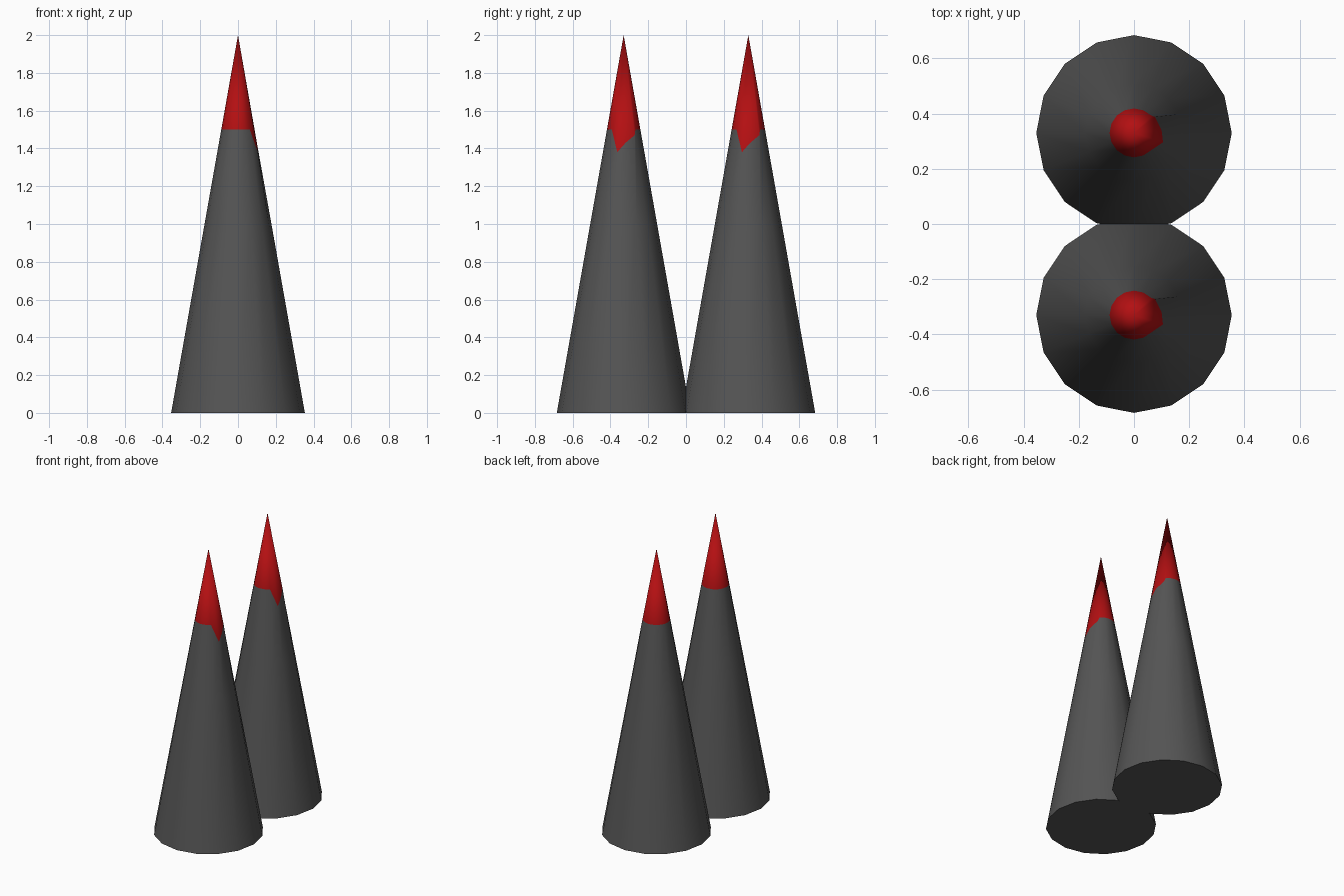
import bpy, bmesh
from math import cos, sin, pi, radians

if "Cube" in bpy.data.objects:
    bpy.data.objects.remove(bpy.data.objects["Cube"])

SIDES, R, H, OFFSET = 16, 0.354, 2.0, 0.33


def material(name, colour):
    m = bpy.data.materials.new(name)
    m.diffuse_color = (*colour, 1)
    m.use_nodes = True
    m.node_tree.nodes["Principled BSDF"].inputs["Base Color"].default_value = m.diffuse_color
    return m


red = material("red", (0.45, 0.005, 0.006))
grey = material("dark_grey", (0.09, 0.09, 0.09))


def ring(z):
    # Cross-section of the cone at height z
    r = R * (1 - z / H)
    return [(r * cos(2 * pi * i / SIDES), r * sin(2 * pi * i / SIDES), z)
            for i in range(SIDES)]


# Colour border with the ragged patch that sags on the +x side
border = ring(1.5)
border[0] = (0.100, 0.010, 1.43)
border[1] = (0.076, 0.058, 1.47)
border[-1] = (0.105, -0.034, 1.38)


def build(name, rings, y, mat, apex=False, base=False):
    bm = bmesh.new()
    loops = [[bm.verts.new(p) for p in pts] for pts in rings]
    for low, high in zip(loops, loops[1:]):
        for i in range(SIDES):
            j = (i + 1) % SIDES
            bm.faces.new((low[i], low[j], high[j], high[i]))
    if apex:
        top = bm.verts.new((0, 0, H))
        for i in range(SIDES):
            bm.faces.new((loops[-1][i], loops[-1][(i + 1) % SIDES], top))
    if base:
        bm.faces.new(loops[0][::-1])
    me = bpy.data.meshes.new(name)
    bm.to_mesh(me)
    bm.free()
    me.materials.append(mat)
    ob = bpy.data.objects.new(name, me)
    ob.location.y = y
    bpy.context.collection.objects.link(ob)
    bpy.ops.object.select_all(action='DESELECT')
    ob.select_set(True)
    bpy.context.view_layer.objects.active = ob
    bpy.ops.object.shade_smooth_by_angle(angle=radians(40))


# Two overlapping spikes: grey body and red tip each
for label, y in (("front", -OFFSET), ("back", OFFSET)):
    build(label + "_spike_body", [ring(0), ring(1.0), border], y, grey, base=True)
    build(label + "_spike_tip", [border], y, red, apex=True)
